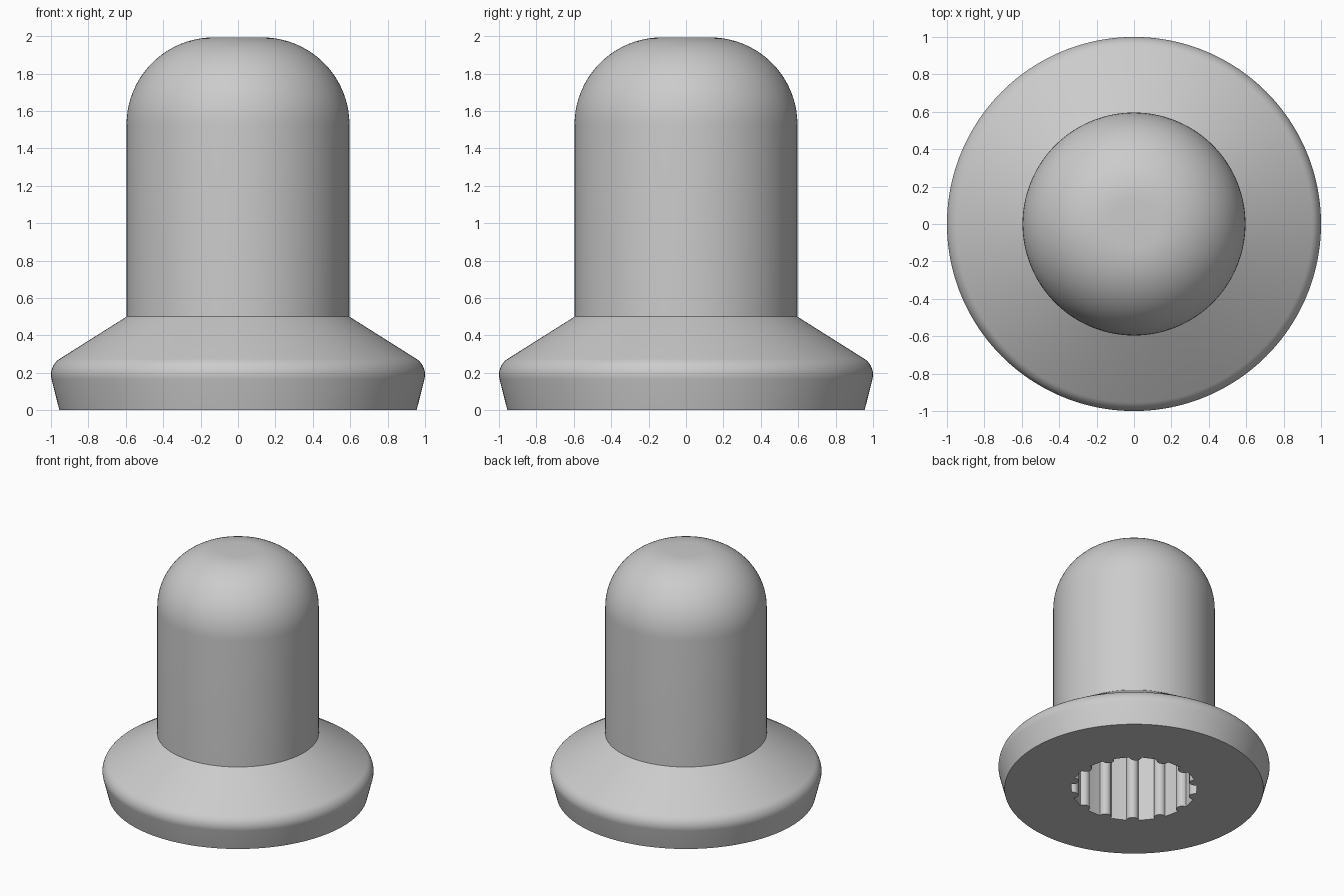
import bpy
import bmesh
from math import sin, cos, pi, radians

cube = bpy.data.objects.get("Cube")
if cube:
    bpy.data.objects.remove(cube, do_unlink=True)

RIBS = 14
PER_RIB = 12          # outline points per rib and gap
SEGMENTS = RIBS * PER_RIB
BORE_R, RIB_R, BORE_DEPTH = 0.463, 0.044, 1.2


def arc(cx, cz, r, start, end, steps):
    """Profile points on an arc, angles in degrees."""
    angles = [radians(start + (end - start) * i / steps) for i in range(steps + 1)]
    return [(cx + r * cos(a), cz + r * sin(a)) for a in angles]


def bore_outline():
    """Round bore with half-round ribs pointing inward."""
    pts = []
    half = RIB_R / BORE_R
    pitch = 2 * pi / RIBS
    for k in range(RIBS):
        mid = k * pitch
        for i in range(9):
            t = -pi / 2 + pi * i / 8
            r = BORE_R - RIB_R * cos(t)
            u = RIB_R * sin(t)
            pts.append((r * cos(mid) - u * sin(mid), r * sin(mid) + u * cos(mid)))
        for i in range(1, 4):
            a = mid + half + (pitch - 2 * half) * i / 4
            pts.append((BORE_R * cos(a), BORE_R * sin(a)))
    return pts


# Outer profile: flared foot, rounded rim, cone, shaft, domed top
profile = [(0.955, 0)]
profile += arc(0.9, 0.19, 0.1, -14, 57.5, 10)
profile += [(0.596, 0.5)]
profile += arc(0.13, 1.527, 0.466, 0, 90, 20)

bm = bmesh.new()
outline = bore_outline()


def bore_ring(z):
    return [bm.verts.new((x, y, z)) for x, y in outline]


def round_ring(r, z):
    start = -pi / 2 / (RIBS * 1.5)
    angles = [start + 2 * pi * i / SEGMENTS for i in range(SEGMENTS)]
    return [bm.verts.new((r * cos(a), r * sin(a), z)) for a in angles]


# Rings from the bore floor, out through the underside, up to the top
rings = [bore_ring(BORE_DEPTH), bore_ring(0)]
rings += [round_ring(r, z) for r, z in profile]
for low, high in zip(rings, rings[1:]):
    for i in range(SEGMENTS):
        j = (i + 1) % SEGMENTS
        bm.faces.new((low[i], low[j], high[j], high[i]))
bm.faces.new(rings[0])
bm.faces.new(rings[-1])
bmesh.ops.recalc_face_normals(bm, faces=bm.faces)

mesh = bpy.data.meshes.new("knob")
bm.to_mesh(mesh)
bm.free()
knob = bpy.data.objects.new("knob", mesh)
bpy.context.collection.objects.link(knob)

# Single grey finish
grey = bpy.data.materials.new("light grey")
grey.use_nodes = True
colour = (0.6, 0.6, 0.6, 1)
grey.diffuse_color = colour
grey.node_tree.nodes["Principled BSDF"].inputs["Base Color"].default_value = colour
mesh.materials.append(grey)

bpy.ops.object.select_all(action="DESELECT")
knob.select_set(True)
bpy.context.view_layer.objects.active = knob
bpy.ops.object.shade_smooth_by_angle(angle=radians(30))
